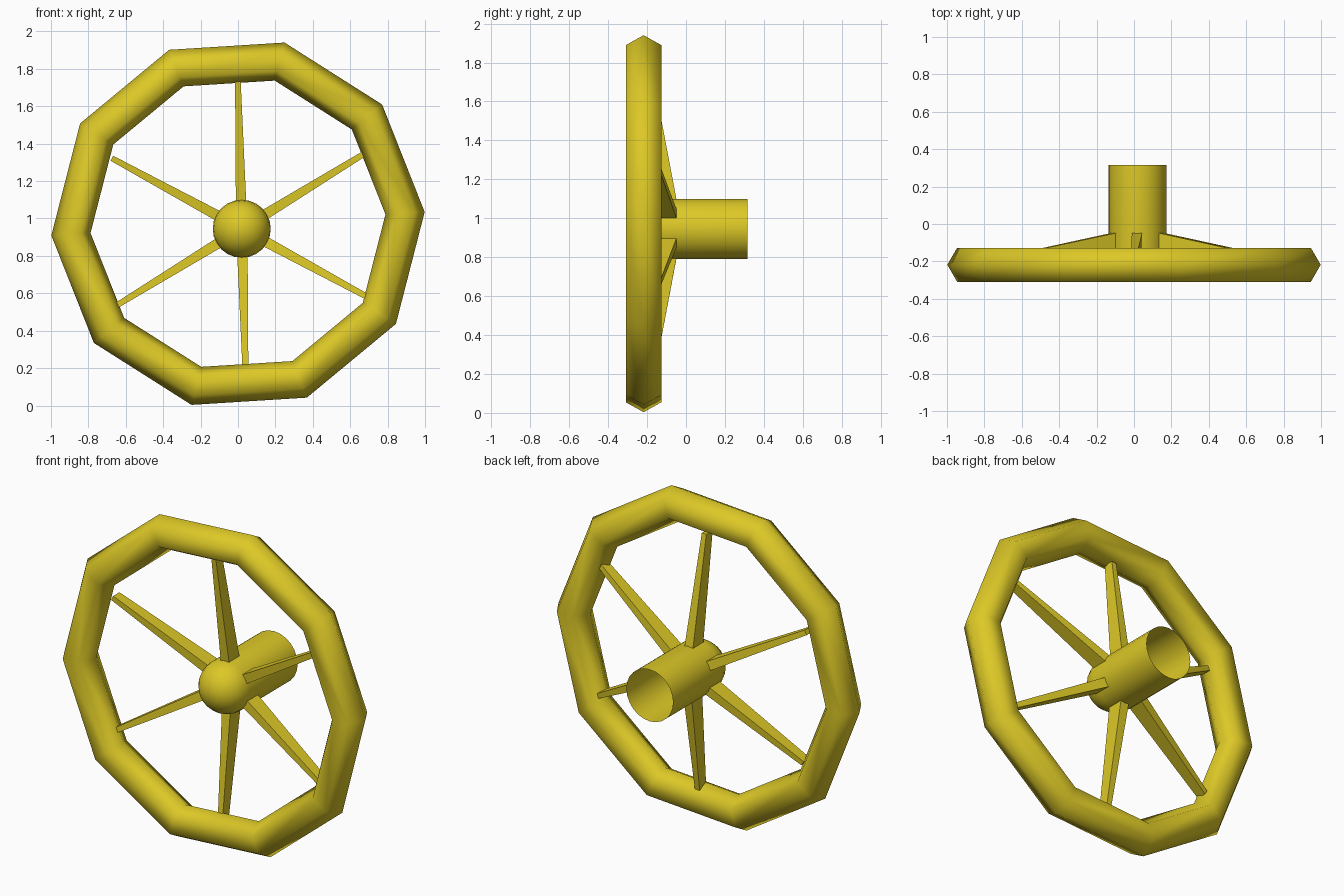
import bpy, bmesh, math
from mathutils import Matrix, Vector

cube = bpy.data.objects.get("Cube")
if cube:
    bpy.data.objects.remove(cube, do_unlink=True)

yellow = bpy.data.materials.new("yellow paint")
yellow.use_nodes = True
colour = (0.72, 0.58, 0.02, 1)
yellow.diffuse_color = colour
yellow.node_tree.nodes["Principled BSDF"].inputs["Base Color"].default_value = colour

HUB = Vector((0.02, 0, 0.945))
HUB_RADIUS = 0.155
STAND_UP = Matrix.Rotation(math.pi / 2, 4, 'X')


def make_object(name, bm, smooth):
    bmesh.ops.recalc_face_normals(bm, faces=bm.faces)
    for face in bm.faces:
        face.smooth = smooth
    mesh = bpy.data.meshes.new(name)
    bm.to_mesh(mesh)
    bm.free()
    mesh.materials.append(yellow)
    obj = bpy.data.objects.new(name, mesh)
    bpy.context.collection.objects.link(obj)
    return obj


# Rim: ten-sided ring with a hexagonal section
bpy.ops.mesh.primitive_torus_add(major_segments=10, minor_segments=6,
                                 major_radius=0.895, minor_radius=0.105)
rim = bpy.context.object
rim.name = "rim"
rim.data.transform(STAND_UP @ Matrix.Rotation(math.radians(3.6), 4, 'Z'))
rim.location = (0, -0.218, 0.972)
rim.data.materials.append(yellow)
rim.data.shade_smooth()

# Hub: domed front running into a tube left open at the back
bm = bmesh.new()
dome_y, back_y, rings = -0.135, 0.315, 6
profile = [(HUB_RADIUS * math.sin(a), dome_y - HUB_RADIUS * math.cos(a))
           for a in (i * math.pi / 2 / rings for i in range(rings + 1))]
profile.append((HUB_RADIUS, back_y))
verts = [bm.verts.new((r, y, 0)) for r, y in profile]
edges = [bm.edges.new(pair) for pair in zip(verts, verts[1:])]
bmesh.ops.spin(bm, geom=verts + edges, cent=(0, 0, 0), axis=(0, 1, 0),
               angle=2 * math.pi, steps=24)
bmesh.ops.remove_doubles(bm, verts=bm.verts, dist=0.001)
hub = make_object("hub", bm, True)
hub.location = HUB


# Spokes: tapered bars leaning forward from the hub to the rim
def spoke(number):
    bm = bmesh.new()
    bmesh.ops.create_cube(bm, size=1)
    for v in bm.verts:
        outer = v.co.x > 0
        width, depth, middle = (0.03, 0.06, -0.2) if outer else (0.056, 0.1, -0.095)
        v.co = (0.79 if outer else 0.13, middle + v.co.y * depth, v.co.z * width)
    angle = math.radians(91.5 + 60 * number)
    bm.transform(Matrix.Rotation(-angle, 4, 'Y'))
    make_object(f"spoke_{number + 1}", bm, False).location = HUB


for n in range(6):
    spoke(n)
